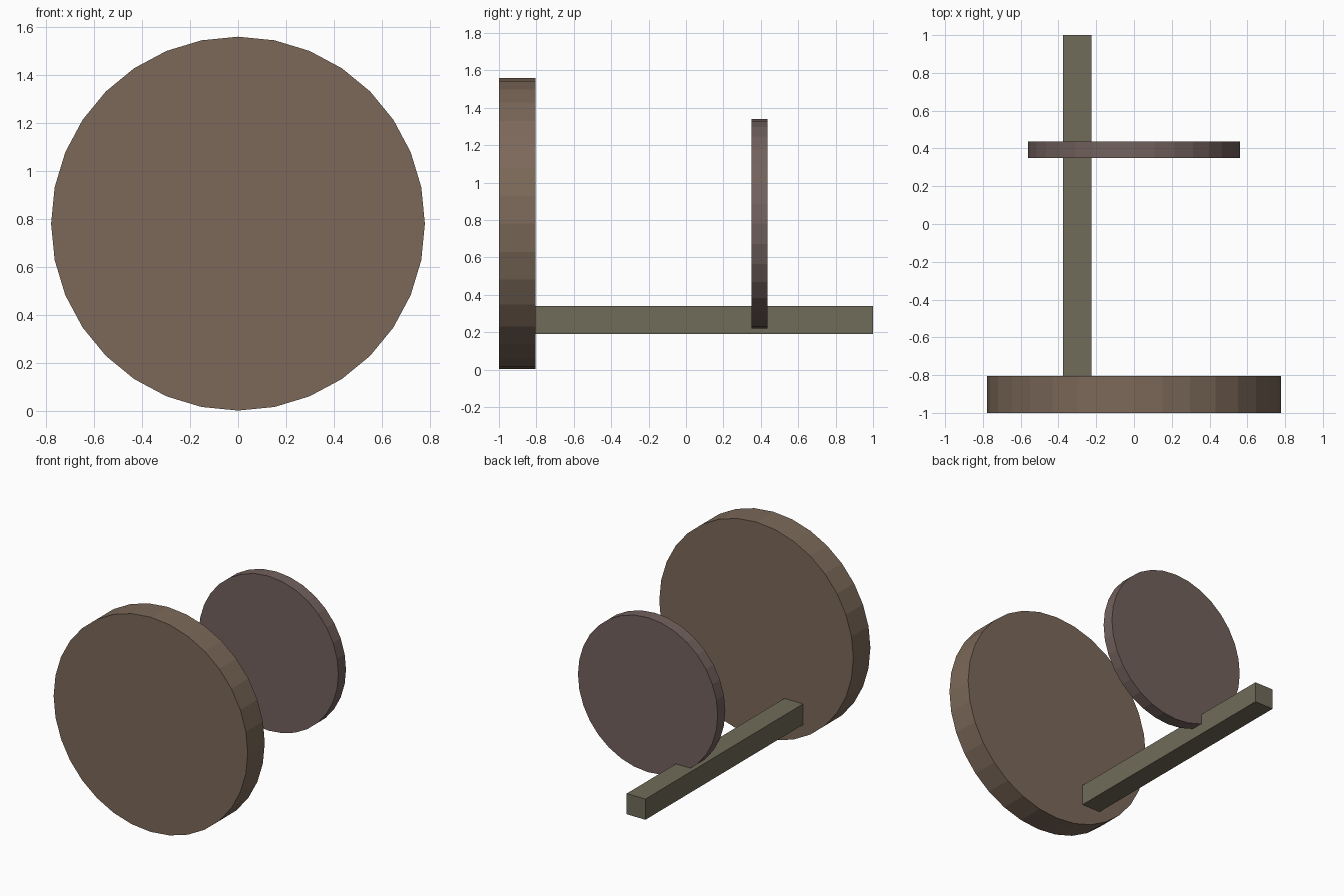
import bpy
from math import pi

if "Cube" in bpy.data.objects:
    bpy.data.objects.remove(bpy.data.objects["Cube"])


def paint(obj, name, rgb):
    mat = bpy.data.materials.new(name)
    mat.diffuse_color = (*rgb, 1)
    mat.use_nodes = True
    mat.node_tree.nodes["Principled BSDF"].inputs["Base Color"].default_value = mat.diffuse_color
    obj.data.materials.append(mat)


def disc(name, radius, y0, y1, z, rgb):
    # 32-sided flat-faced wheel with its axis along y
    bpy.ops.mesh.primitive_cylinder_add(
        vertices=32, radius=radius, depth=y1 - y0,
        location=(0, (y0 + y1) / 2, z), rotation=(pi / 2, 0, 0))
    obj = bpy.context.object
    obj.name = name
    bpy.ops.object.transform_apply(location=False, rotation=True, scale=True)
    paint(obj, name + "_color", rgb)


def box(name, lo, hi, rgb):
    bpy.ops.mesh.primitive_cube_add(
        size=1, location=[(a + b) / 2 for a, b in zip(lo, hi)])
    obj = bpy.context.object
    obj.name = name
    obj.scale = [b - a for a, b in zip(lo, hi)]
    bpy.ops.object.transform_apply(location=False, rotation=False, scale=True)
    paint(obj, name + "_color", rgb)


# Large front disc and thin rear disc share one axis
disc("front_disc", 0.778, -1.0, -0.805, 0.78, (0.20, 0.14, 0.10))
disc("rear_disc", 0.56, 0.35, 0.437, 0.78, (0.17, 0.12, 0.11))

# Square off-centre bar running back from the front disc
box("handle_bar", (-0.375, -0.81, 0.19), (-0.225, 1.0, 0.34), (0.16, 0.145, 0.10))
